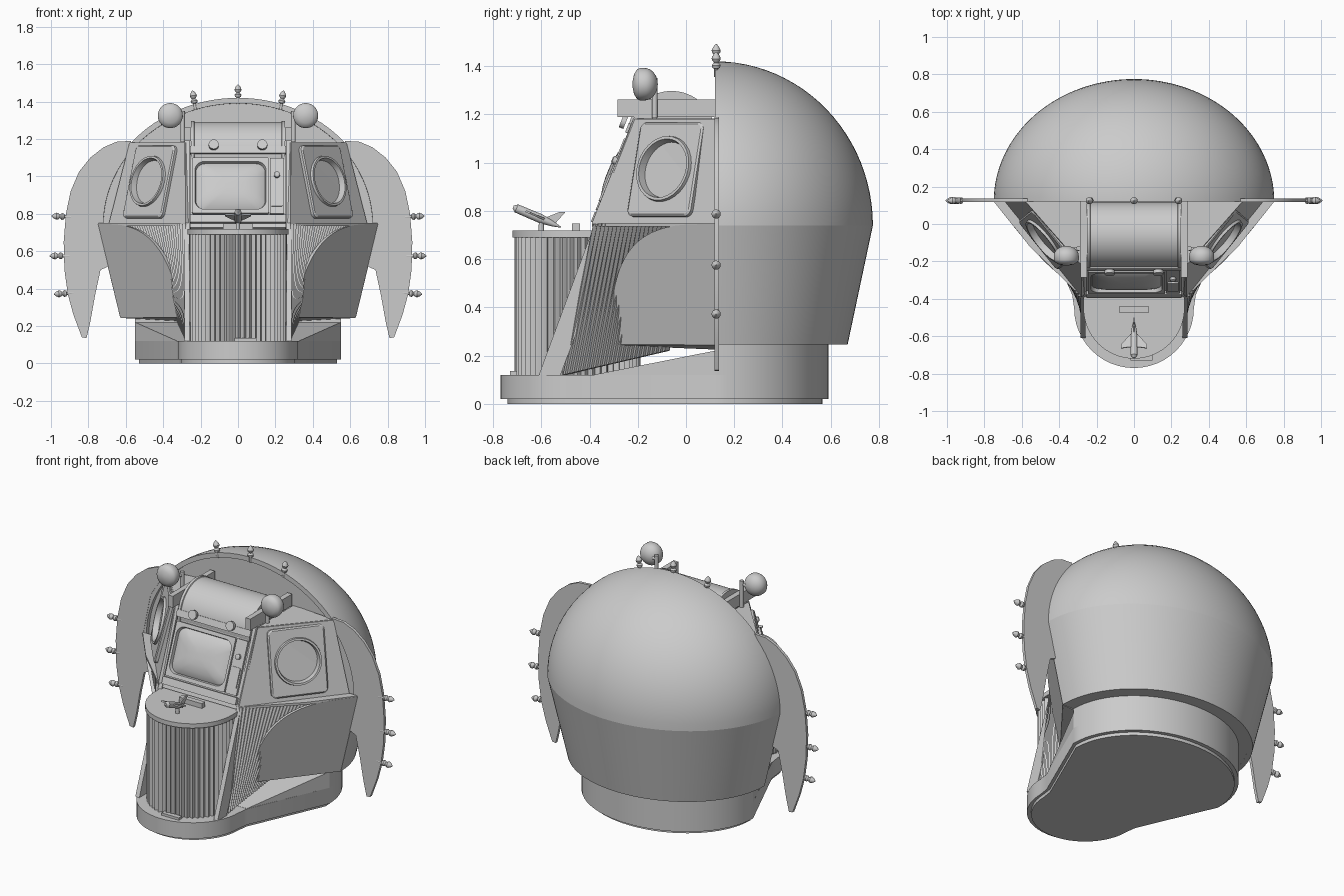
import bpy, bmesh
from math import sin, cos, pi
from mathutils import Vector as V, Matrix

if "Cube" in bpy.data.objects:
    bpy.data.objects.remove(bpy.data.objects["Cube"])


def loft(name, rings, mirror=False):
    """Skin a list of equal-length closed rings and cap both ends."""
    bm = bmesh.new()
    vs = [[bm.verts.new(p) for p in r] for r in rings]
    n = len(rings[0])
    for a, b in zip(vs, vs[1:]):
        for i in range(n):
            bm.faces.new((a[i], a[(i + 1) % n], b[(i + 1) % n], b[i]))
    bm.faces.new(vs[0][::-1])
    bm.faces.new(vs[-1])
    bmesh.ops.remove_doubles(bm, verts=bm.verts, dist=1e-5)
    bmesh.ops.recalc_face_normals(bm, faces=bm.faces)
    me = bpy.data.meshes.new(name)
    bm.to_mesh(me)
    bm.free()
    ob = bpy.data.objects.new(name, me)
    bpy.context.collection.objects.link(ob)
    if mirror:
        ob.modifiers.new("Mirror", 'MIRROR')
    return ob


def prism(name, pts, vec, mirror=False):
    return loft(name, [[V(p) for p in pts], [V(p) + V(vec) for p in pts]], mirror)


def box(name, x, y, z, mirror=False):
    pts = [(x[0], y[0], z[0]), (x[1], y[0], z[0]), (x[1], y[1], z[0]), (x[0], y[1], z[0])]
    return prism(name, pts, (0, 0, z[1] - z[0]), mirror)


def revolve(name, profile, origin, axis, n=24, mirror=False):
    q = V(axis).to_track_quat('Z', 'Y')
    rings = [[V(origin) + q @ V((r * cos(2 * pi * i / n), r * sin(2 * pi * i / n), h))
              for i in range(n)] for r, h in profile]
    return loft(name, rings, mirror)


def plate(name, M, cx, cy, layers, mirror=False):
    """Stack of rounded rectangles (half width, half height, corner radius, depth) in frame M."""
    rings = []
    for w, h, r, d in layers:
        ring = []
        for k, (sx, sy) in enumerate(((1, 1), (-1, 1), (-1, -1), (1, -1))):
            for j in range(9):
                a = (k + j / 8) * pi / 2
                ring.append(M @ V((cx + sx * (w - r) + r * cos(a), cy + sy * (h - r) + r * sin(a), d)))
        rings.append(ring)
    return loft(name, rings, mirror)


def frame(o, u, w):
    u = V(u).normalized()
    n = u.cross(V(w)).normalized()
    v = n.cross(u)
    return Matrix.Translation(o) @ Matrix((u, v, n)).transposed().to_4x4()


# rear shell: half-ellipsoid dome over a tapered lower half
def half_ring(rx, ry, z, ri, rj, zi, n=64):
    out = [(rx * cos(pi * i / n), .12 + ry * sin(pi * i / n), z) for i in range(n + 1)]
    return out + [(ri * cos(pi * i / n), .12 + rj * sin(pi * i / n), zi) for i in range(n, -1, -1)]


dome = []
for k in range(25):
    t = pi / 2 * min(k / 24, .999)
    c, s = cos(t), sin(t)
    dome.append(half_ring(.75 * c, .655 * c, .74 + .68 * s, .72 * c, .625 * c, .74 + .65 * s))
loft("dome_shell", dome)
loft("lower_shell", [half_ring(.63, .55, .245, .60, .52, .245), half_ring(.75, .655, .74, .72, .625, .74)])
prism("shell_floor", [(.62 * cos(pi * i / 32), .12 + .54 * sin(pi * i / 32), .246) for i in range(33)], (0, 0, .02))
prism("back_wall", [(-.60, .145, .25), (.60, .145, .25)] +
      [(.73 * cos(pi * i / 40), .145, .74 + .66 * sin(pi * i / 40)) for i in range(41)], (0, .015, 0))

# base
lobe = [(.32 * cos(pi + pi * i / 24), -.45 + .32 * sin(pi + pi * i / 24)) for i in range(25)]
rear = [(.55 * cos(pi * i / 32), .12 + .47 * sin(pi * i / 32)) for i in range(33)]
outline = lobe + [(.33, -.38)] + rear + [(-.33, -.38)]
prism("foot_plate", [(x * .96, y * .96, 0) for x, y in outline], (0, 0, .02))
prism("base_slab", [(x, y, .02) for x, y in outline], (0, 0, .1))
prism("rear_plinth", [(x, y, .12) for x, y in rear], (0, 0, .126))
loft("base_ramp", [[(-x, y, .1), (x, y, .1), (x, y, z), (-x, y, z)]
                   for x, y, z in ((.328, -.38, .121), (.55, .12, .22))])

# ribbed console drum and its top
N = 52 * 6
drum = [((.252 + .009 * cos(52 * 2 * pi * i / N)) * cos(2 * pi * i / N),
         -.45 + (.252 + .009 * cos(52 * 2 * pi * i / N)) * sin(2 * pi * i / N), .12) for i in range(N)]
prism("console_drum", drum, (0, 0, .575))
prism("console_top", [(.27 * cos(pi + pi * i / 32), -.45 + .27 * sin(pi + pi * i / 32), .69) for i in range(33)]
      + [(.27, -.36, .69), (-.27, -.36, .69)], (0, 0, .028))
box("console_slot", (-.08, .08), (-.472, -.44), (.715, .748))
box("drum_step", (-.02, .1), (-.73, -.70), (.12, .135))

# toy aircraft control
A = frame((0, -.62, .775), (1, 0, 0), (0, .2, -.085))
revolve("aircraft_body", [(.006, -.105), (.018, -.09), (.019, .02), (.012, .07), (.002, .11)],
        (0, -.62, .775), (0, .2, -.085), 16)
prism("aircraft_wings", [A @ V(p) for p in ((0, .05, 0), (.02, .03, 0), (.07, -.03, 0), (.07, -.05, 0),
      (0, -.04, 0), (-.07, -.05, 0), (-.07, -.03, 0), (-.02, .03, 0))], (0, .003, .008))
prism("aircraft_fin", [(-.004, -.54, .75), (-.004, -.50, .795), (-.004, -.525, .795), (-.004, -.60, .765)], (.008, 0, 0))
revolve("aircraft_stem", [(.012, 0), (.009, .06)], (0, -.6, .715), (0, 0, 1), 12)

# slanted posts and sloping screen panel
prism("slanted_post", [(.258, -.61, .12), (.258, -.52, .12), (.258, -.12, 1.19), (.258, -.215, 1.19)], (.028, 0, 0), True)
F = frame((0, -.375, .75), (1, 0, 0), (0, .37, .93))
plate("screen_back", F, 0, .20, [(.256, .225, .004, -.03), (.256, .225, .004, 0)])
plate("screen", F, -.04, .21, [(.205, .16, .01, -.01), (.205, .16, .01, .02), (.19, .137, .05, .02), (.185, .132, .05, 0),
      (.18, .127, .05, .004), (.14, .095, .045, .022), (.08, .05, .04, .03), (.03, .02, .015, .032)])
plate("control_strip", F, .208, .21, [(.038, .16, .006, -.01), (.038, .16, .006, .015)])
plate("control_panel", F, .208, .15, [(.03, .06, .006, .01), (.03, .06, .006, .022)])
plate("control_knob", F, .208, .27, [(.016, .016, .016, .01), (.016, .016, .016, .03), (.01, .01, .01, .034)])
plate("screen_header", F, 0, .415, [(.256, .02, .004, -.02), (.256, .02, .004, .025)])
plate("screen_sill", F, 0, .02, [(.256, .022, .004, -.02), (.256, .022, .004, .02)])

# roof roll, rails and clips
revolve("roof_roll", [(.17, -.25), (.182, -.25), (.182, -.235), (.177, -.232), (.177, .232), (.182, .235), (.182, .25),
        (.17, .25)], (0, -.06, 1.115), (1, 0, 0), 64)
box("roof_rail", (.252, .285), (-.285, .13), (1.19, 1.262), True)
revolve("roll_clip", [(.027, 0), (.027, .02)], (.13, -.25, 1.165), (0, -1, .4), 20, True)

# upper side panels with portholes
lo0, lo1, hi1, hi0 = (.28, -.39, .75), (.69, .12, .75), (.58, .12, 1.18), (.28, -.22, 1.18)
prism("upper_side_panel", [lo0, lo1, hi1, hi0], (-.02, .017, 0), True)
prism("side_roof", [(.28, -.21, 1.165), (.575, .125, 1.165), (.28, .15, 1.165)], (0, 0, .017), True)
P = frame(lo0, V(lo1) - V(lo0), V(hi0) - V(lo0))
plate("porthole", P, .36, .225, [(.168, .2, .03, -.01), (.168, .2, .03, .016), (.16, .192, .025, .022),
      (.14, .14, .14, .022), (.137, .137, .137, .036), (.125, .125, .125, .036), (.118, .118, .118, .002)], True)


# flared lower side panels with a curved front edge
def skirt(y, t):
    return (.29 + .79 * (y + .31) + .12 * t, y, .245 + .5 * t)


arc = [skirt(.10 - .41 * cos(a) ** .65, sin(a) ** .65) for a in (pi / 2 * .9999 * i / 24 for i in range(25))]
prism("lower_side_panel", arc + [skirt(.12, 1), skirt(.12, 0)], (-.016, .012, 0), True)
prism("panel_ledge", [(.28, -.39, .735), skirt(-.12, .98), skirt(.12, .98), (.5, .13, .735), (.28, -.3, .735)],
      (0, 0, .015), True)
prism("panel_floor", [(.28, -.31, .243), (.625, .12, .243), (.28, .12, .225)], (0, 0, .012), True)

# pleated walls between the posts and the side panels
low, top = [], []
for i in range(49):
    f, d = i / 48, .014 * (i % 2)
    low.append(V((.268 + .045 * f + d, -.51 + .43 * f, .12 + .1 * f)))
    top.append(V((.282 + .31 * f + d * .8, -.385 + .4 * f - d * .6, .745)))
back = V((-.02, .012, 0))
loft("pleated_wall", [low + [p + back for p in reversed(low)], top + [p + back for p in reversed(top)]], True)

# flat side wings
prism("side_wing", [(x, .118, z) for x, z in ((.57, 1.19), (.65, 1.185), (.72, 1.155), (.79, 1.10), (.85, 1.025),
      (.895, .92), (.92, .80), (.932, .65), (.928, .5), (.91, .37), (.88, .26), (.835, .14), (.81, .135), (.79, .22),
      (.765, .36), (.735, .5), (.69, .52), (.74, .75), (.69, 1.0))], (0, .018, 0), True)

# pointed bulbs on the arch and wings
bulb = [(.008, -.03), (.008, .005), (.016, .008), (.018, .02), (.009, .03), (.017, .04), (.019, .048), (.012, .063), (.002, .075)]
revolve("top_bulb", bulb, (0, .125, 1.417), (0, 0, 1), 16)
revolve("arch_bulb", bulb, (.232, .125, 1.385), (.15, 0, 1), 16, True)
for x, z, tilt in ((.922, .785, .04), (.932, .575, 0), (.91, .375, -.06)):
    revolve("wing_bulb", bulb, (x, .125, z), (1, 0, tilt), 16, True)

# round lamps on posts
bowl = [(.067 * cos(a), .05 + .055 * sin(a)) for a in (pi / 2 * .98 * i / 10 for i in range(11))]
revolve("lamp", [(.01, 0), (.04, .006), (.06, .018), (.067, .03)] + bowl, (.362, -.222, 1.325), (0, 1, 0), 32, True)
revolve("lamp_post", [(.012, 0), (.012, .165)], (.296, -.13, 1.185), (0, 0, 1), 12, True)
revolve("lamp_arm", [(.01, 0), (.01, .06)], (.293, -.135, 1.325), (1, 0, 0), 12, True)

# smooth shading with sharp edges kept
for ob in bpy.context.collection.objects:
    ob.select_set(True)
    bpy.context.view_layer.objects.active = ob
bpy.ops.object.shade_smooth_by_angle(angle=.55)
